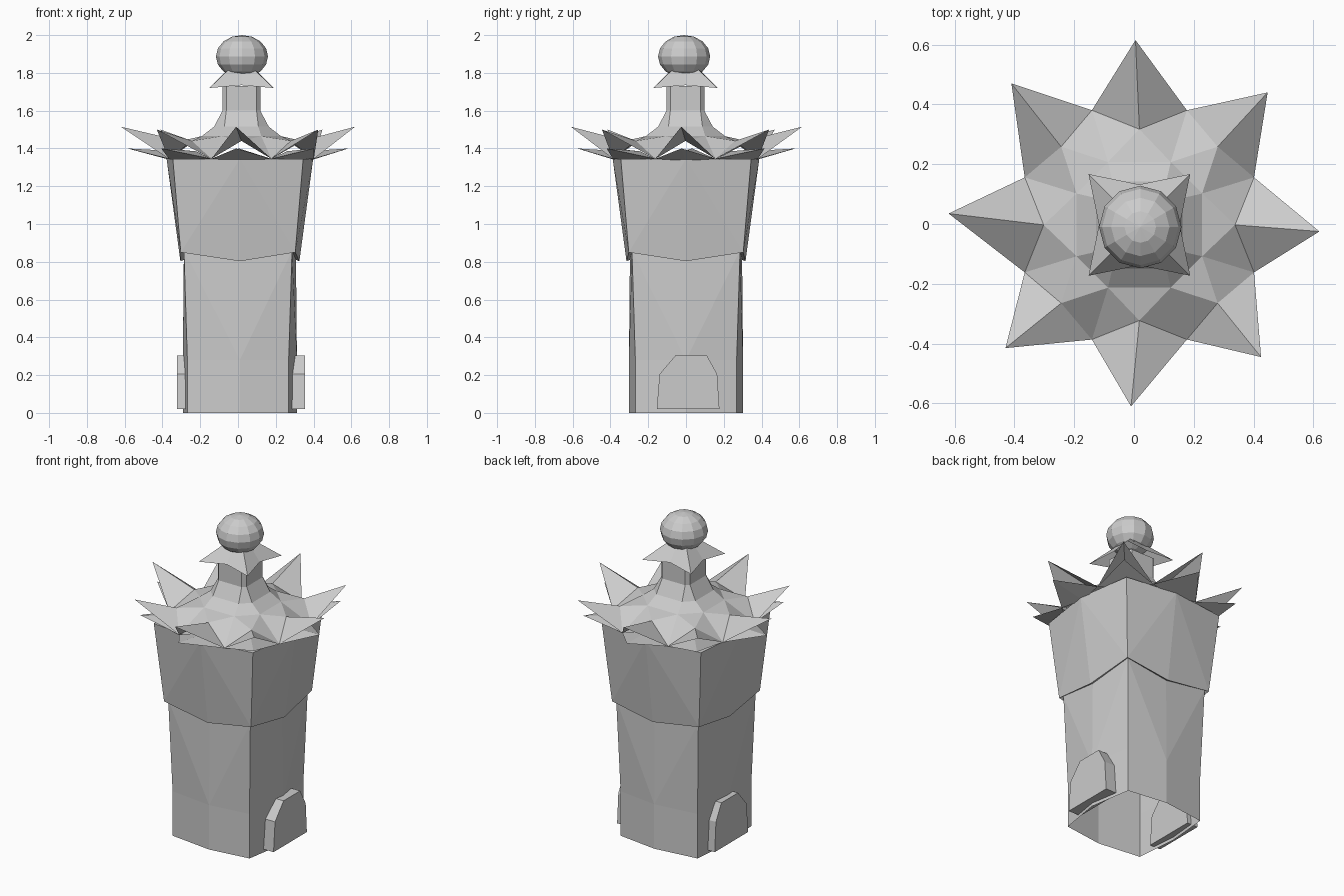
import bpy
import bmesh
from math import sin, cos, radians, pi
from mathutils import Vector, Matrix

cube = bpy.data.objects.get("Cube")
if cube:
    bpy.data.objects.remove(cube, do_unlink=True)

stone = bpy.data.materials.new("grey_stone")
stone.use_nodes = True
GREY = (0.6, 0.6, 0.6, 1)
stone.diffuse_color = GREY
stone.node_tree.nodes["Principled BSDF"].inputs["Base Color"].default_value = GREY

AXIS = Vector((0.018, -0.003, 0))


def finish(name, bm, recalc=True):
    if recalc:
        bmesh.ops.recalc_face_normals(bm, faces=bm.faces)
    mesh = bpy.data.meshes.new(name)
    bm.to_mesh(mesh)
    bm.free()
    mesh.materials.append(stone)
    obj = bpy.data.objects.new(name, mesh)
    bpy.context.collection.objects.link(obj)
    return obj


def bulged_square(bm, corner, mid, z_corner, z_mid, shift=0.01):
    """Ring of 8: corners alternate with side midpoints."""
    ring = []
    for k in range(4):
        turn = Matrix.Rotation(k * pi / 2, 3, 'Z')
        ring.append(bm.verts.new(turn @ Vector((corner, -corner, z_corner))))
        ring.append(bm.verts.new(turn @ Vector((mid, 0, z_mid)) + Vector((shift, 0, 0))))
    return ring


def chamfered_square(bm, half, flat, z):
    """Ring of 8: a square with cut corners, two points per side."""
    ring = []
    for k in range(4):
        turn = Matrix.Rotation(k * pi / 2, 3, 'Z')
        for side in (-flat, flat):
            ring.append(bm.verts.new(turn @ Vector((half, side, z)) + AXIS))
    return ring


def bridge(bm, low, high, split=None):
    """Join two rings; split 'mid_low' or 'mid_high' picks the fold from a midpoint."""
    for i in range(8):
        j = (i + 1) % 8
        a, b, c, d = low[i], low[j], high[j], high[i]
        if split is None:
            bm.faces.new((a, b, c, d))
        elif (split == 'mid_low') == (i % 2 == 0):
            bm.faces.new((a, b, d))
            bm.faces.new((b, c, d))
        else:
            bm.faces.new((a, b, c))
            bm.faces.new((a, c, d))


# Tower shaft, open underneath, with the overhanging upper storey
bm = bmesh.new()
foot = bulged_square(bm, 0.268, 0.302, 0, 0)
sill = bulged_square(bm, 0.268, 0.302, 0.28, 0.28)
neck = bulged_square(bm, 0.286, 0.297, 0.86, 0.81)
rim = bulged_square(bm, 0.303, 0.315, 0.85, 0.803)
eave = bulged_square(bm, 0.345, 0.388, 1.345, 1.345)
bridge(bm, foot, sill)
bridge(bm, sill, neck, 'mid_low')
bridge(bm, neck, rim)
bridge(bm, rim, eave, 'mid_high')
bm.faces.new(eave)
finish("tower_walls", bm)

# Door slabs on both sides
outline = [(-0.155, 0.02), (-0.14, 0.205), (-0.055, 0.305),
           (0.11, 0.305), (0.165, 0.205), (0.177, 0.02)]
for name, inner, outer in (("left_door", 0.27, 0.356), ("right_door", -0.25, -0.324)):
    bm = bmesh.new()
    face = bm.faces.new([bm.verts.new((inner, y, z)) for y, z in outline])
    ext = bmesh.ops.extrude_face_region(bm, geom=[face])
    bmesh.ops.translate(bm, vec=(outer - inner, 0, 0),
                        verts=[v for v in ext["geom"] if isinstance(v, bmesh.types.BMVert)])
    if face.is_valid is False or len(bm.faces) < 8:
        bm.faces.new([v for v in bm.verts if abs(v.co.x - inner) < 1e-4])
    finish(name, bm)

# Roof: neck flaring into eight panels, each ending in an upturned spike
tips = [(0.62, -0.025), (0.447, 0.44), (0.005, 0.615), (-0.41, 0.47),
        (-0.62, 0.035), (-0.43, -0.415), (-0.01, -0.61), (0.425, -0.445)]


def polar(r, angle, z):
    return Vector((r * cos(angle), r * sin(angle), z)) + AXIS


bm = bmesh.new()
lower = bmesh.new()
rings = [chamfered_square(bm, *p) for p in
         ((0.21, 0.105, 1.465), (0.145, 0.09, 1.515), (0.1, 0.08, 1.6), (0.1, 0.08, 1.73))]
for a, b in zip(rings, rings[1:]):
    bridge(bm, a, b)
valley = [bm.verts.new(polar(0.415, radians(45 * i - 22.5), 1.345)) for i in range(8)]
for i, (x, y) in enumerate(tips):
    j = (i + 1) % 8
    angle = i * pi / 4
    diagonal = i % 2
    a, b, v, w = rings[0][i], rings[0][j], valley[i], valley[j]
    fold = bm.verts.new(polar(0.37 if diagonal else 0.32, angle, 1.44))
    tip = bm.verts.new((x, y, 1.5 if diagonal else 1.515))
    for tri in ((a, v, fold), (a, fold, b), (b, fold, w), (v, tip, fold), (fold, tip, w)):
        bm.faces.new(tri)
    # Shorter spike underneath
    v2, w2 = lower.verts.new(v.co), lower.verts.new(w.co)
    tip2 = lower.verts.new((x * 0.945, y * 0.945, 1.4))
    top = lower.verts.new(polar(0.34, angle, 1.385))
    under = lower.verts.new(polar(0.36, angle, 1.335))
    for tri in ((v2, tip2, top), (top, tip2, w2), (tip2, v2, under),
                (w2, tip2, under), (v2, top, under), (w2, under, top)):
        lower.faces.new(tri)
finish("spiked_roof", bm)
finish("lower_spikes", lower)

# Flared cap with drawn-out corners
bm = bmesh.new()
brim = bulged_square(bm, 0.17, 0.135, 1.72, 1.735, 0)
crown = bulged_square(bm, 0.055, 0.06, 1.83, 1.83, 0)
bridge(bm, brim, crown)
bm.faces.new(crown)
bmesh.ops.translate(bm, verts=bm.verts, vec=AXIS)
finish("flared_cap", bm)

# Ball finial
bm = bmesh.new()
bmesh.ops.create_uvsphere(bm, u_segments=12, v_segments=8, radius=0.138)
bmesh.ops.scale(bm, vec=(1, 1, 0.82), verts=bm.verts)
bmesh.ops.translate(bm, vec=(0.021, -0.01, 1.887), verts=bm.verts)
finish("ball_finial", bm)
